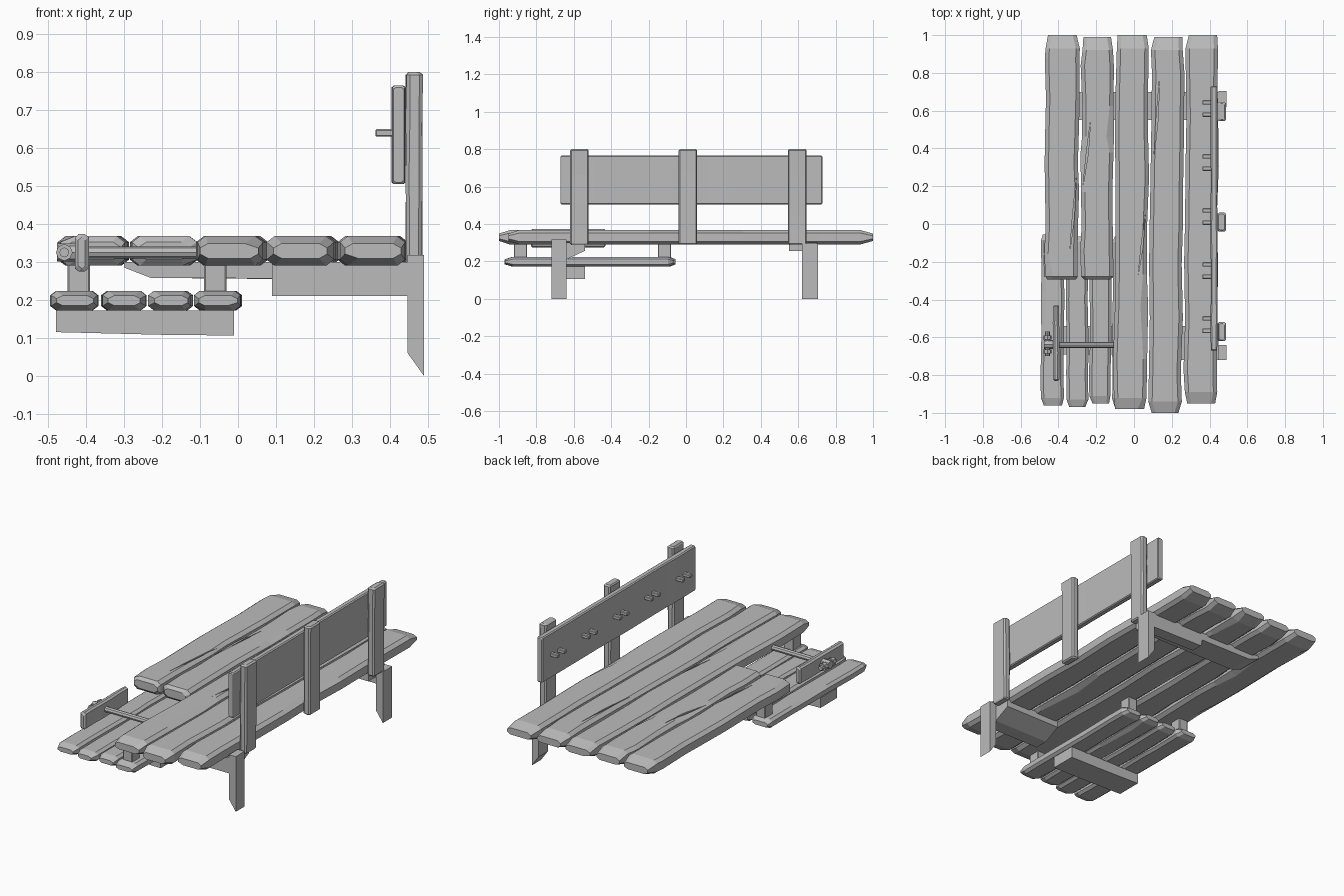
import bpy, bmesh, random
from mathutils import Vector, Matrix

random.seed(4)
if "Cube" in bpy.data.objects:
    bpy.data.objects.remove(bpy.data.objects["Cube"], do_unlink=True)

wood = bpy.data.materials.new("weathered_grey")
wood.use_nodes = True
GREY = (0.5, 0.5, 0.5, 1)
wood.diffuse_color = GREY
wood.node_tree.nodes["Principled BSDF"].inputs["Base Color"].default_value = GREY


def finish(name, bm):
    bmesh.ops.recalc_face_normals(bm, faces=bm.faces)
    mesh = bpy.data.meshes.new(name)
    bm.to_mesh(mesh)
    bm.free()
    mesh.materials.append(wood)
    obj = bpy.data.objects.new(name, mesh)
    bpy.context.collection.objects.link(obj)
    return obj


def timber(name, lo, hi, axis, bevel=0.008, rough=0.0, steps=1, chip=0.0,
           taper=(0, 0), skew=0.0):
    """Rough-sawn timber: a chamfered section swept along one axis.
    skew shifts the far end sideways; taper gives worn, wedge-shaped ends."""
    a, (u, v) = axis, [i for i in range(3) if i != axis]
    length = hi[a] - lo[a]
    hu, hv = (hi[u] - lo[u]) / 2, (hi[v] - lo[v]) / 2
    cu, cv = (hi[u] + lo[u]) / 2, (hi[v] + lo[v]) / 2
    # stations: (position, section shrink)
    inset = [t if t else bevel for t in taper]
    stations = [(lo[a], 1), (lo[a] + inset[0], 0)]
    for i in range(1, steps):
        stations.append((lo[a] + length * (i + random.uniform(-.3, .3)) / steps, 0))
    stations += [(hi[a] - inset[1], 0), (hi[a], 1)]

    bm = bmesh.new()
    rings = []
    for n, (p, end) in enumerate(stations):
        t = taper[0] if n == 0 else taper[1]
        du = (0.012 if t else bevel) * end
        dv = (hv * 0.5 if t else bevel) * end
        wu, wv = hu - du, hv - dv
        bu, bv = bevel * 1.3, min(bevel, wv * 0.6)
        left, right = (random.uniform(-rough, rough * 0.3) for _ in "lr")
        corners = [(wu, wv - bv), (wu - bu, wv), (-wu + bu, wv), (-wu, wv - bv),
                   (-wu, -wv + bv), (-wu + bu, -wv), (wu - bu, -wv), (wu, -wv + bv)]
        chipped = random.choice((1, 2, 5, 6)) if random.random() < chip else -1
        ring = []
        for k, (x, y) in enumerate(corners):
            x += right if x > 0 else -left
            if k == chipped:
                x *= 0.72
            co = [0, 0, 0]
            co[a] = p
            co[u] = cu + x + skew * ((p - lo[a]) / length - 0.5)
            co[v] = cv + y
            ring.append(bm.verts.new(co))
        rings.append(ring)
    for r, s in zip(rings, rings[1:]):
        for k in range(8):
            bm.faces.new((r[k], r[k - 1], s[k - 1], s[k]))
    bm.faces.new(rings[0])
    bm.faces.new(rings[-1][::-1])
    return finish(name, bm)


def prism(name, outline, axis, lo, hi):
    """Extrude a closed outline along x (0) or y (1)."""
    bm = bmesh.new()
    def put(p, q, d):
        return bm.verts.new((d, p, q) if axis == 0 else (p, d, q))
    a = [put(p, q, lo) for p, q in outline]
    b = [put(p, q, hi) for p, q in outline]
    bm.faces.new(a)
    bm.faces.new(b[::-1])
    for i in range(len(a)):
        bm.faces.new((a[i], a[i - 1], b[i - 1], b[i]))
    return finish(name, bm)


def rod(name, centre, radius, length, axis, sides=8):
    bm = bmesh.new()
    bmesh.ops.create_cone(bm, cap_ends=True, segments=sides, radius1=radius,
                          radius2=radius, depth=length)
    turn = Vector((0, 0, 1)).rotation_difference(Vector([float(i == axis) for i in range(3)]))
    bmesh.ops.transform(bm, matrix=Matrix.Translation(centre) @ turn.to_matrix().to_4x4(),
                        verts=bm.verts)
    return finish(name, bm)


def crack(board, start, end, width=0.008):
    """Cut a long thin split into the top of a board."""
    s, e = Vector(start), Vector(end)
    m = (s + e) / 2
    outline = [s, m + Vector((width, 0)), e, m - Vector((width * .3, 0))]
    bm = bmesh.new()
    top = [bm.verts.new((p.x, p.y, 0.45)) for p in outline]
    low = [bm.verts.new((p.x, p.y, 0.345)) for p in outline]
    bm.faces.new(top)
    bm.faces.new(low[::-1])
    for i in range(4):
        bm.faces.new((top[i], top[i - 1], low[i - 1], low[i]))
    cutter = finish("crack_cutter", bm)
    cutter.hide_render = True
    mod = board.modifiers.new("crack", 'BOOLEAN')
    mod.object, mod.operation, mod.solver = cutter, 'DIFFERENCE', 'EXACT'
    graph = bpy.context.evaluated_depsgraph_get()
    result = bpy.data.meshes.new_from_object(board.evaluated_get(graph))
    board.modifiers.clear()
    board.data = result
    bpy.data.objects.remove(cutter, do_unlink=True)


# Bench top: five worn planks, the two on the right cut short for the vise
TOP = [(-.472, -.29, -.295, 1.0), (-.282, -.108, -.295, .99), (-.104, .076, -.98, 1.0),
       (.083, .26, -1.0, .99), (.268, .446, -.95, 1.0)]
planks = []
for i, (x0, x1, y0, y1) in enumerate(TOP):
    worn = 0 if i < 2 else 0.06
    planks.append(timber(f"top_plank_{i + 1}", (x0, y0, .29), (x1, y1, .368), 1, .016,
                         .008, 8, .3, (worn, .07), .004 if i < 2 else .012))
crack(planks[0], (-.34, -.15), (-.305, .25))
crack(planks[1], (-.27, .2), (-.23, .55))
crack(planks[2], (.022, -.27), (.06, .05))
crack(planks[3], (.105, .35), (.135, .77))

# Lower shelf under the vise, with its cross beam and hanging blocks
SHELF = [(-.495, -.368, -.96), (-.36, -.242, -.97), (-.236, -.12, -.95), (-.116, .01, -.965)]
for i, (x0, x1, y0) in enumerate(SHELF):
    timber(f"shelf_plank_{i + 1}", (x0, y0, .172), (x1, -.055 - .01 * (i % 2), .224), 1,
           .012, .006, 5, .3, (.04, .03))
prism("shelf_beam", [(-.48, .172), (-.48, .115), (-.2, .108), (-.01, .106), (-.01, .172)],
      1, -.69, -.54)
for i, (x, y) in enumerate([(-.42, -.115), (-.06, -.115), (-.06, -.885)]):
    timber(f"shelf_hanger_{i + 1}", (x - .03, y - .035, .215), (x + .03, y + .035, .3), 2, .003)

# Cross beams beneath the bench top
prism("front_cross_beam", [(-.72, .3), (-.72, .21), (-.64, .21), (-.54, .257), (-.54, .3)],
      0, .09, .447)
prism("back_cross_beam", [(-.30, .3), (-.30, .285), (-.23, .258), (.1, .255),
                          (.11, .215), (.447, .21), (.447, .3)], 1, .63, .70)
prism("back_cross_beam_inner", [(-.30, .3), (-.30, .285), (-.23, .258), (.447, .255),
                                (.447, .3)], 1, .55, .63)

# Legs with slanted feet
for label, y0, y1, top in (("front", -.72, -.64, .318), ("back", .62, .705, .295)):
    prism(label + "_leg", [(.447, .06), (.49, 0), (.49, top), (.447, top)], 1, y0, y1)

# Back rest: posts, board and pairs of tool pegs
for label, y in (("front", -.57), ("middle", .01), ("back", .595)):
    timber(label + "_post", (.442, y - .05, .29), (.487, y + .05, .8), 2, .007, .003, 4)
timber("back_board", (.405, -.67, .505), (.442, .73, .765), 1, .005, .002, 9, .0)
for i in range(5):
    for j in range(2):
        y = -.565 + .286 * i + .065 * j
        timber(f"tool_peg_{i + 1}_{j + 1}", (.362, y - .012, .63), (.41, y + .012, .65), 0, .003)

# Vise: jaw, screw, collar and turning handle
timber("vise_jaw", (-.43, -.83, .275), (-.394, -.43, .373), 1, .008, .003, 5, .2)
rod("vise_screw", (-.25, -.64, .325), .016, .31, 0)
rod("vise_collar", (-.452, -.637, .325), .024, .05, 0)
rod("vise_handle", (-.458, -.635, .325), .013, .13, 1)
for i, y in enumerate((-.675, -.6)):
    rod(f"handle_ring_{i + 1}", (-.458, y, .325), .022, .022, 1)
